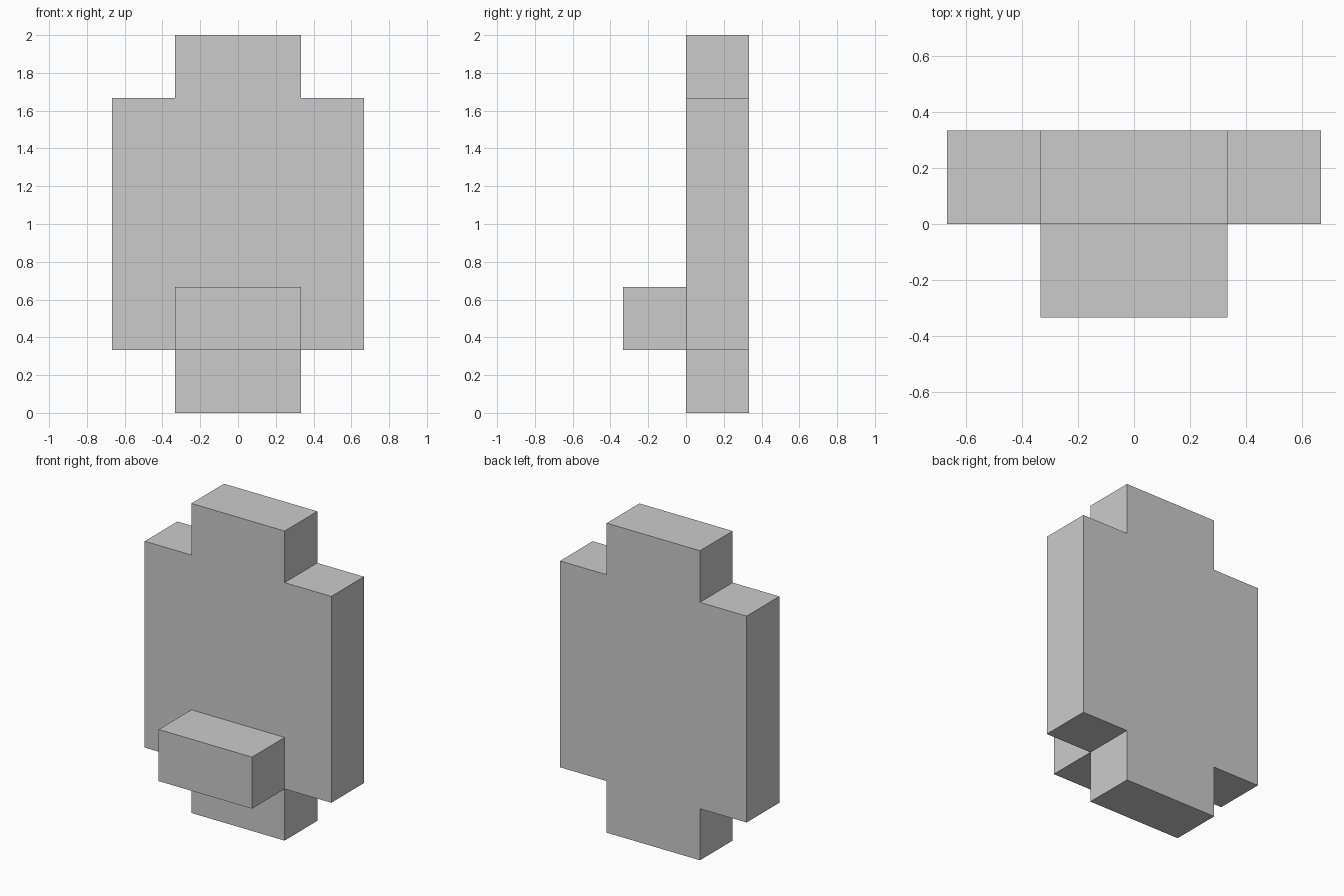
import bpy, bmesh, math
from mathutils import Matrix, Vector

if "Cube" in bpy.data.objects:
    bpy.data.objects.remove(bpy.data.objects["Cube"])

U = 1 / 3  # block size

bm = bmesh.new()


def extrude(faces, dy):
    geom = bmesh.ops.extrude_face_region(bm, geom=faces)["geom"]
    verts = [g for g in geom if isinstance(g, bmesh.types.BMVert)]
    bmesh.ops.translate(bm, verts=verts, vec=(0, dy, 0))


# Upright sheet of 4 x 6 blocks at y = 0
place = (Matrix.Translation((0, 0, 1)) @ Matrix.Rotation(math.pi / 2, 4, "X")
         @ Matrix.Diagonal((2 * U, 1, 1, 1)))
bmesh.ops.create_grid(bm, x_segments=4, y_segments=6, size=1, matrix=place)

# Notch the four corners
corners = [f for f in bm.faces
           if abs(f.calc_center_median().x) > U
           and abs(f.calc_center_median().z - 1) > 2 * U]
bmesh.ops.delete(bm, geom=corners, context="FACES")

# Thicken into the body slab
extrude(bm.faces[:], U)

# Pull out the ledge on the front
ledge = []
for f in bm.faces:
    c = f.calc_center_median()
    if abs(c.y) < 0.01 and abs(c.x) < U and U < c.z < 2 * U:
        ledge.append(f)
extrude(ledge, -U)

# Tidy into large flat faces
bmesh.ops.recalc_face_normals(bm, faces=bm.faces[:])
bmesh.ops.dissolve_limit(bm, angle_limit=0.01, verts=bm.verts[:], edges=bm.edges[:])

mesh = bpy.data.meshes.new("body_with_ledge")
bm.to_mesh(mesh)
bm.free()
bpy.context.collection.objects.link(bpy.data.objects.new("body_with_ledge", mesh))
